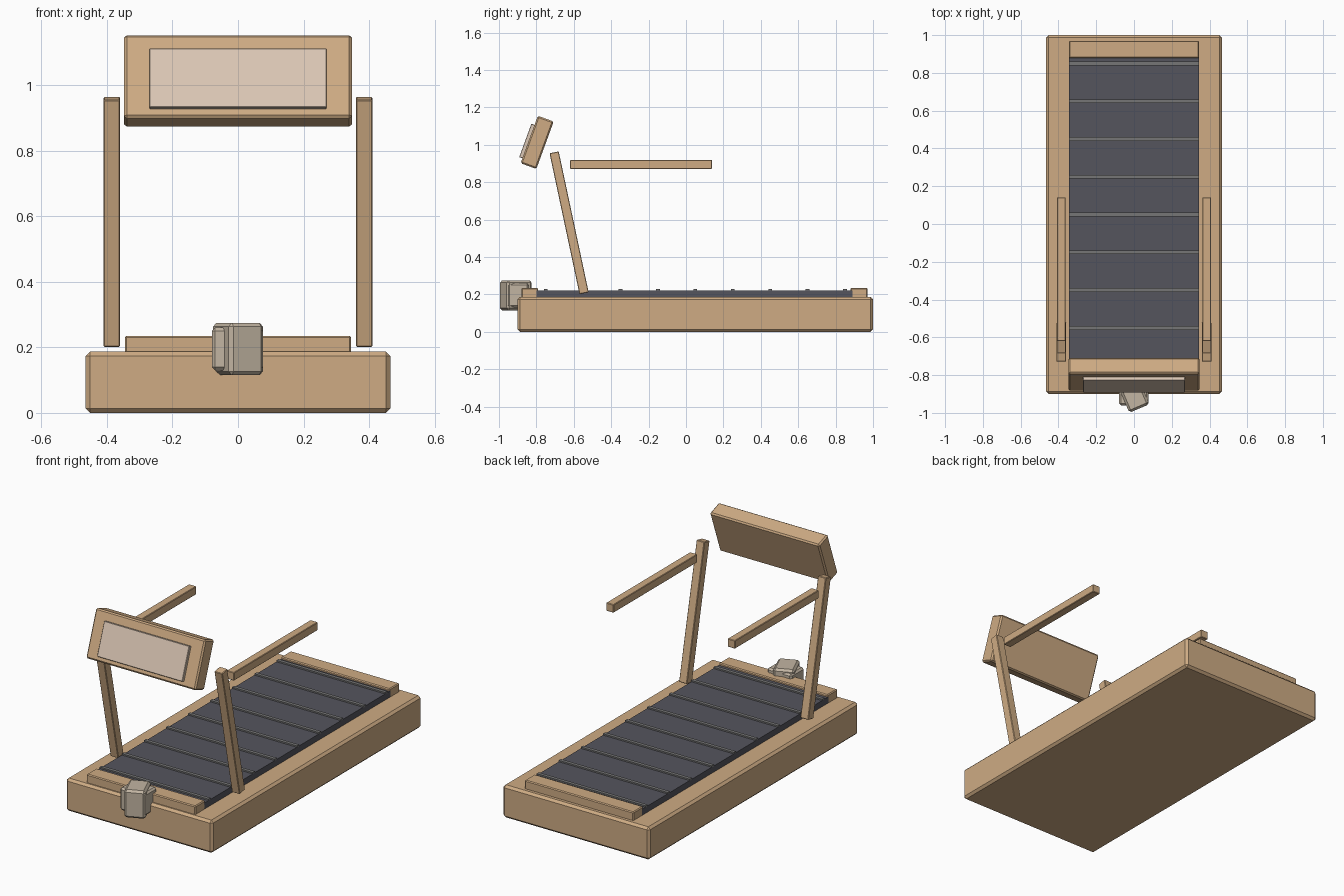
import bpy
from math import radians, sin, cos

if "Cube" in bpy.data.objects:
    bpy.data.objects.remove(bpy.data.objects["Cube"], do_unlink=True)


def material(name, rgb):
    m = bpy.data.materials.new(name)
    m.use_nodes = True
    m.diffuse_color = (*rgb, 1)
    m.node_tree.nodes["Principled BSDF"].inputs["Base Color"].default_value = (*rgb, 1)
    return m


tan = material("tan_casing", (0.62, 0.41, 0.23))
pale = material("pale_screen", (0.71, 0.57, 0.46))
beige = material("beige_grey", (0.54, 0.46, 0.36))
dark = material("dark_belt", (0.09, 0.09, 0.11))
grey = material("grey_strip", (0.18, 0.18, 0.18))


def box(name, size, centre, mat, bevel=0.0, rot=(0, 0, 0)):
    """Chamfered box, rotated about its own centre (degrees)."""
    bpy.ops.mesh.primitive_cube_add(size=1, location=centre,
                                    rotation=[radians(a) for a in rot])
    ob = bpy.context.object
    ob.name = ob.data.name = name
    ob.scale = size
    bpy.ops.object.transform_apply(location=False, rotation=False, scale=True)
    ob.data.materials.append(mat)
    if bevel:
        mod = ob.modifiers.new("chamfer", "BEVEL")
        mod.width = bevel
        mod.segments = 1
    return ob


# Deck and walking belt
box("base", (0.93, 1.9, 0.187), (0, 0.05, 0.0935), tan, 0.013)
box("belt", (0.69, 1.69, 0.06), (0, 0.045, 0.192), dark)
for i in range(9):
    box(f"belt_strip_{i + 1}", (0.69, 0.02, 0.012), (0, -0.75 + 0.2 * i, 0.224), grey)
for name, y in (("front_cover", -0.835), ("rear_cover", 0.925)):
    box(name, (0.69, 0.09, 0.075), (0, y, 0.1975), tan, 0.005)

# Uprights and handrails
for side, x in (("left", 0.385), ("right", -0.385)):
    box(f"{side}_upright", (0.05, 0.05, 0.77), (x, -0.625, 0.583), tan, 0.003, (12, 0, 0))
    box(f"{side}_handrail", (0.047, 0.76, 0.047), (x, -0.24, 0.895), tan, 0.003)

# Tilted console with raised screen
tilt = -20
cy, cz = -0.796, 1.013
box("console", (0.695, 0.09, 0.27), (0, cy, cz), tan, 0.008, (tilt, 0, 0))
t = radians(tilt)
v, w = -0.048, -0.012
box("screen", (0.54, 0.03, 0.19),
    (0, cy + v * cos(t) - w * sin(t), cz + v * sin(t) + w * cos(t)),
    pale, 0.002, (tilt, 0, 0))

# Front motor unit: turned housing over a squared core
box("motor_housing", (0.115, 0.145, 0.16), (0, -0.91, 0.195), beige, 0.012, (0, 0, 23))
box("motor_core", (0.155, 0.12, 0.13), (-0.002, -0.9, 0.195), beige, 0.01)
